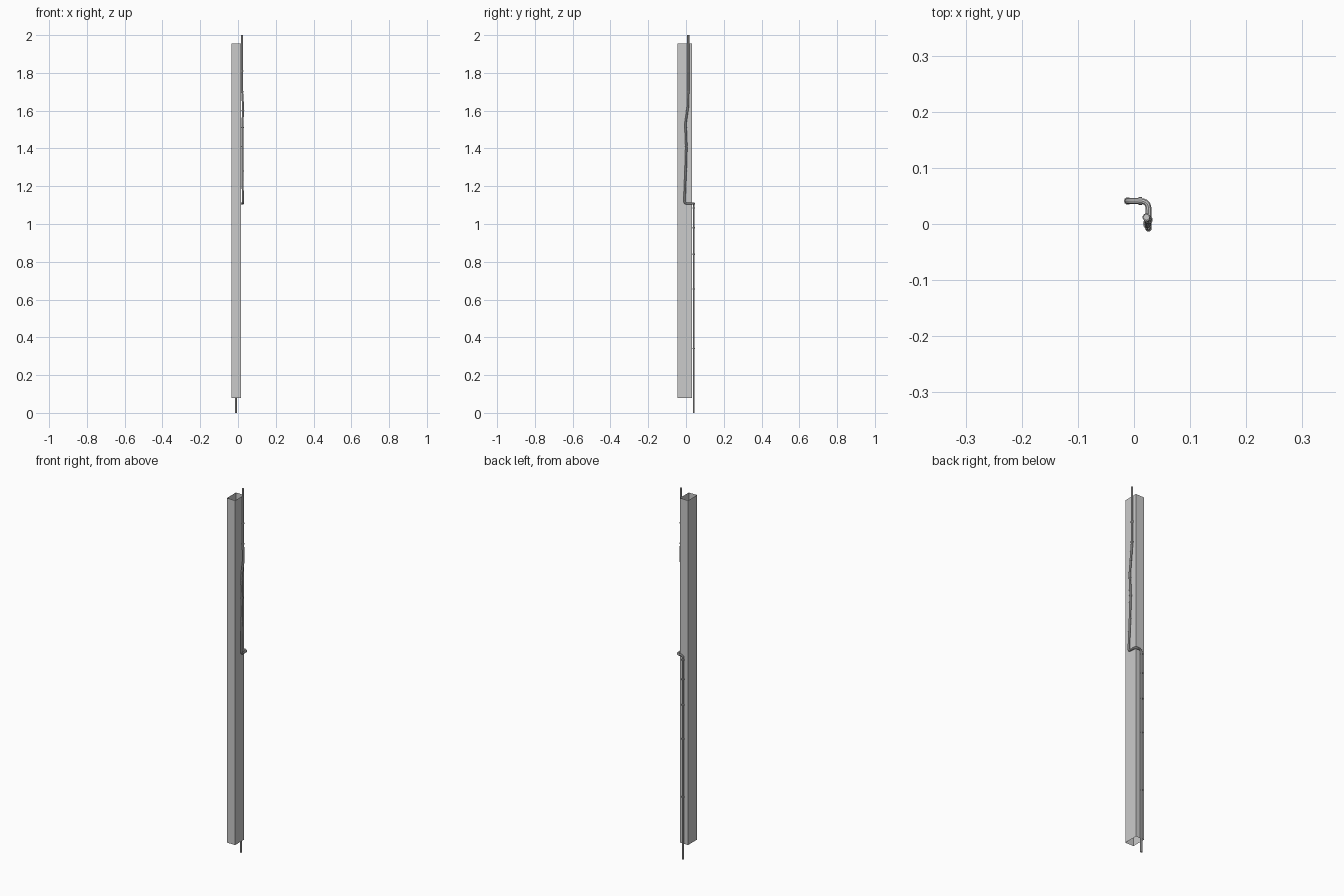
import bpy, bmesh
from mathutils import Vector

if "Cube" in bpy.data.objects:
    bpy.data.objects.remove(bpy.data.objects["Cube"])

R = 0.0055


def mesh_object(name, bm):
    me = bpy.data.meshes.new(name)
    bm.to_mesh(me)
    bm.free()
    ob = bpy.data.objects.new(name, me)
    bpy.context.collection.objects.link(ob)
    return ob


def smooth(ob):
    bpy.ops.object.select_all(action='DESELECT')
    ob.select_set(True)
    bpy.context.view_layer.objects.active = ob
    if ob.type == 'CURVE':
        bpy.ops.object.convert(target='MESH')
    bpy.ops.object.shade_smooth_by_angle()


def rounded(points, radius, steps=5):
    """Replace every inner corner of a path with a small arc."""
    pts = [Vector(p) for p in points]
    out = [pts[0]]
    for a, b, c in zip(pts, pts[1:], pts[2:]):
        r = min(radius, (a - b).length * 0.45, (c - b).length * 0.45)
        p, q = b + (a - b).normalized() * r, b + (c - b).normalized() * r
        for i in range(steps + 1):
            t = i / steps
            out.append(p * (1 - t) ** 2 + b * 2 * t * (1 - t) + q * t ** 2)
    return out + [pts[-1]]


def tube(name, pts, radius, caps=False):
    cu = bpy.data.curves.new(name, 'CURVE')
    cu.dimensions = '3D'
    cu.bevel_depth = radius
    cu.bevel_resolution = 3
    cu.use_fill_caps = caps
    sp = cu.splines.new('POLY')
    sp.points.add(len(pts) - 1)
    for s, p in zip(sp.points, pts):
        s.co = (*p, 1)
    ob = bpy.data.objects.new(name, cu)
    bpy.context.collection.objects.link(ob)
    smooth(ob)


# Hollow, open-ended rectangular post
bm = bmesh.new()
corners = [(-0.035, -0.046), (0.015, -0.046), (0.015, 0.032), (-0.035, 0.032)]
lo = [bm.verts.new((x, y, 0.08)) for x, y in corners]
hi = [bm.verts.new((x, y, 1.955)) for x, y in corners]
for i in range(4):
    j = (i + 1) % 4
    bm.faces.new((lo[i], lo[j], hi[j], hi[i]))
mesh_object("post", bm)

# Pipe: up the back, around the corner, then wavering up the right side
path = [(-0.011, 0.041, 0), (-0.011, 0.041, 1.108), (0.026, 0.041, 1.108),
        (0.026, -0.009, 1.108), (0.024, -0.002, 1.28), (0.023, 0.002, 1.41),
        (0.024, -0.003, 1.53), (0.027, 0.010, 1.62), (0.022, 0.012, 1.70),
        (0.022, 0.012, 1.81), (0.022, 0.012, 2.0)]
tube("pipe", rounded(path, 0.015), R, True)


# Coupling rings along the pipe
def ring(pos, direction):
    p, d = Vector(pos), Vector(direction).normalized() * 0.003
    tube("coupling", [p - d, p + d], R * 1.25, True)


for z in (0.34, 0.655, 0.84, 0.98, 1.085):
    ring((-0.011, 0.041, z), (0, 0, 1))
ring((0.011, 0.041, 1.108), (1, 0, 0))
for z in (1.28, 1.41, 1.51, 1.60, 1.70, 1.81):
    for a, b in zip(path[3:], path[4:]):
        if a[2] <= z <= b[2]:
            a, b = Vector(a), Vector(b)
            ring(a.lerp(b, (z - a.z) / (b.z - a.z)), b - a)
            break
